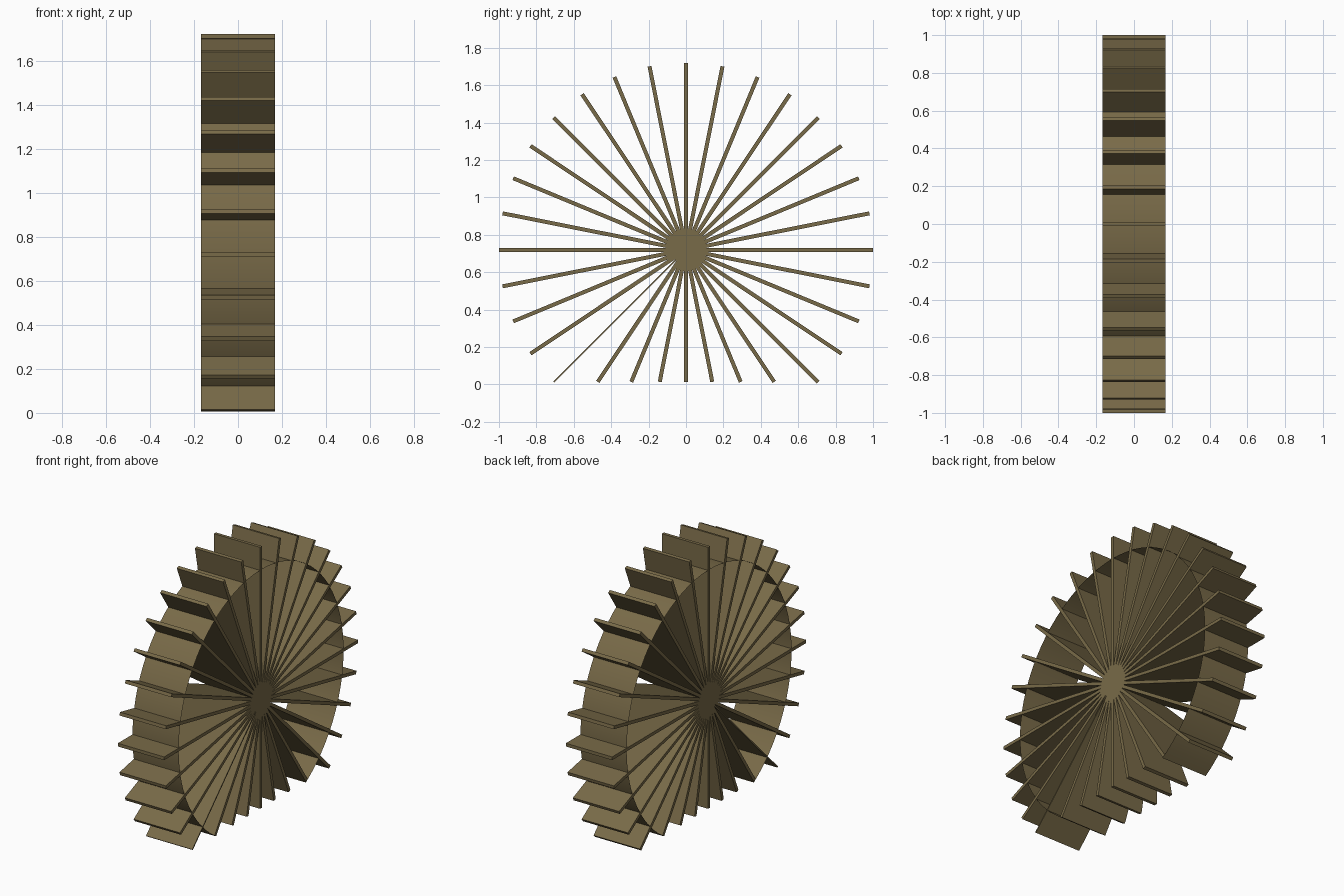
import bpy, bmesh
from math import sin, cos, pi, radians
from mathutils import Matrix

if "Cube" in bpy.data.objects:
    bpy.data.objects.remove(bpy.data.objects["Cube"])

HUB_Z, HALF_W, TIP_R, RING_R, N = 0.72, 0.167, 1.0, 0.85, 32

wood = bpy.data.materials.new("wood")
wood.diffuse_color = (0.19, 0.145, 0.065, 1)
wood.use_nodes = True
wood.node_tree.nodes["Principled BSDF"].inputs["Base Color"].default_value = wood.diffuse_color


def finish(bm, name):
    mesh = bpy.data.meshes.new(name)
    bm.to_mesh(mesh)
    bm.free()
    obj = bpy.data.objects.new(name, mesh)
    mesh.materials.append(wood)
    bpy.context.collection.objects.link(obj)
    return obj


# Radial paddles; the lowest ones are shortened to stop at ground level
for k in range(N):
    a = 2 * pi * k / N
    length = TIP_R
    if sin(a) < -0.72:
        length = 0.706 / -sin(a)
    thick = 0.008 if k == 20 else 0.021
    bm = bmesh.new()
    bmesh.ops.create_cube(bm, size=1, matrix=(
        Matrix.Translation((0, 0, HUB_Z)) @ Matrix.Rotation(a, 4, 'X')
        @ Matrix.Translation((0, length / 2, 0))
        @ Matrix.Diagonal((2 * HALF_W, length, thick, 1))))
    finish(bm, f"paddle_{k + 1:02d}")

# Thin open drum between the paddles, interrupted at the ground
bm = bmesh.new()
start, end, steps = radians(-57.2), radians(237.2), 64
rows = []
for i in range(steps + 1):
    a = start + (end - start) * i / steps
    y, z = RING_R * cos(a), HUB_Z + RING_R * sin(a)
    rows.append([bm.verts.new((x, y, z)) for x in (-HALF_W, HALF_W)])
for p, q in zip(rows, rows[1:]):
    bm.faces.new((p[0], q[0], q[1], p[1]))
drum = finish(bm, "drum_ring")
for p in drum.data.polygons:
    p.use_smooth = True
